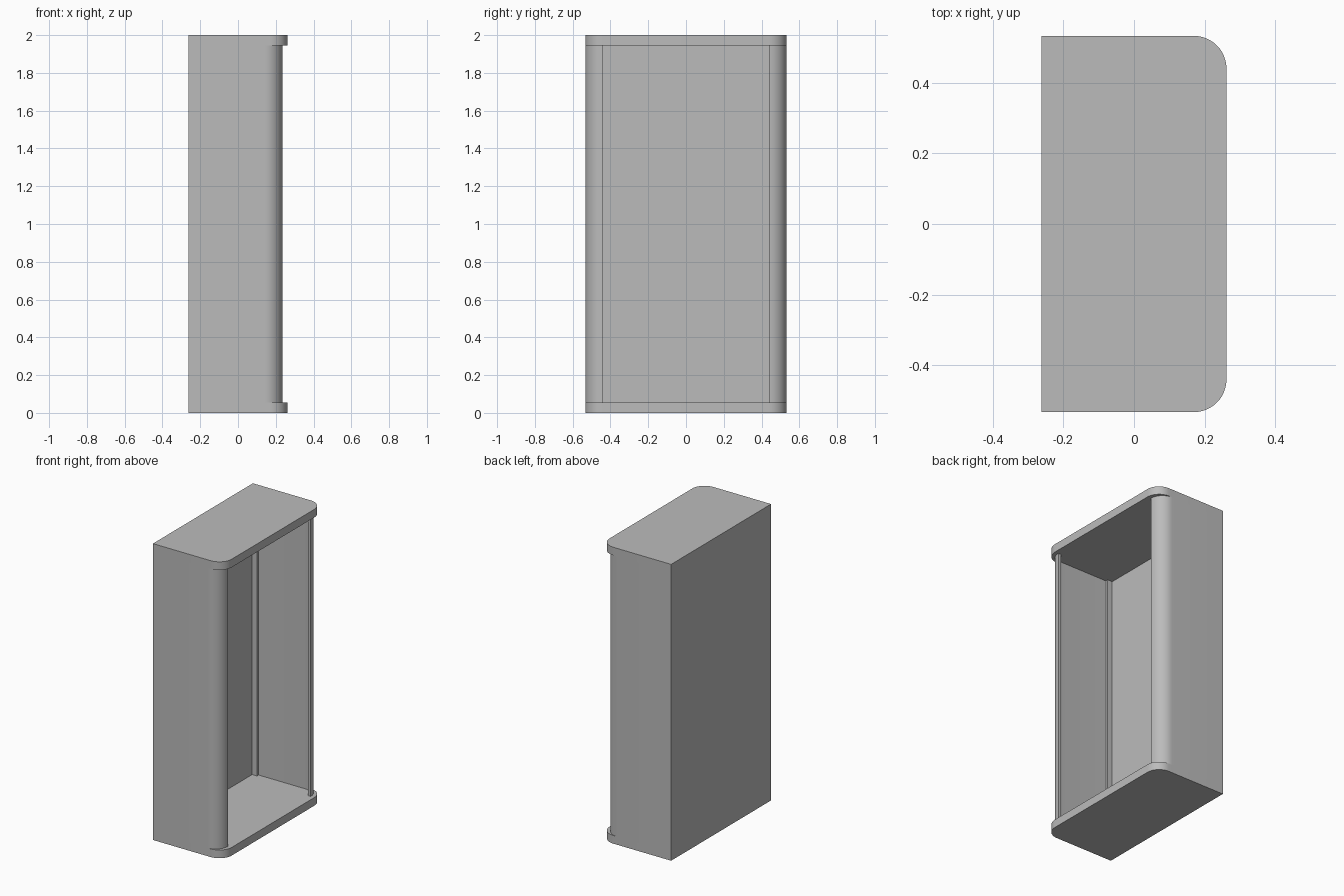
import bpy, bmesh, math

cube = bpy.data.objects.get("Cube")
if cube:
    bpy.data.objects.remove(cube, do_unlink=True)

BACK, FRONT, HALF_Y, HEIGHT = -0.262, 0.262, 0.533, 2.0
PLATE, WALL, RADIUS = 0.055, 0.022, 0.093
LIP_X = 0.235          # outermost x of the curled side walls
SEGMENTS = 12

grey = bpy.data.materials.new("light_grey")
grey.use_nodes = True
colour = (0.5, 0.5, 0.5, 1)
grey.diffuse_color = colour
grey.node_tree.nodes["Principled BSDF"].inputs["Base Color"].default_value = colour


def extrude_profile(name, points, z0, z1):
    """Closed xy outline raised from z0 to z1."""
    bm = bmesh.new()
    face = bm.faces.new([bm.verts.new((x, y, z0)) for x, y in points])
    raised = bmesh.ops.extrude_face_region(bm, geom=[face])["geom"]
    bmesh.ops.translate(bm, vec=(0, 0, z1 - z0),
                        verts=[v for v in raised if isinstance(v, bmesh.types.BMVert)])
    bmesh.ops.recalc_face_normals(bm, faces=bm.faces)
    mesh = bpy.data.meshes.new(name)
    bm.to_mesh(mesh)
    bm.free()
    mesh.materials.append(grey)
    obj = bpy.data.objects.new(name, mesh)
    bpy.context.collection.objects.link(obj)
    bpy.ops.object.select_all(action="DESELECT")
    obj.select_set(True)
    bpy.context.view_layer.objects.active = obj
    bpy.ops.object.shade_smooth_by_angle(angle=math.radians(30))
    return obj


def corner(cx, cy, r):
    """Quarter arc from the side (+y) round to the open face (+x)."""
    angles = [math.pi / 2 * (1 - i / SEGMENTS) for i in range(SEGMENTS + 1)]
    return [(cx + r * math.cos(a), cy + r * math.sin(a)) for a in angles]


def mirrored(half):
    """Append the -y half of an outline in reverse order."""
    return half + [(x, -y) for x, y in reversed(half)]


# Bottom and top plates with two rounded corners
plate = mirrored([(BACK, HALF_Y)] + corner(FRONT - RADIUS, HALF_Y - RADIUS, RADIUS))
extrude_profile("bottom_plate", plate, 0, PLATE)
extrude_profile("top_plate", plate, HEIGHT - PLATE, HEIGHT)

# Thin C-shaped shell: back panel, sides and curled lips
cx, cy = LIP_X - RADIUS, HALF_Y - RADIUS
outer = [(BACK, HALF_Y)] + corner(cx, cy, RADIUS)
inner = corner(cx, cy, RADIUS - WALL)[::-1] + [(BACK + WALL, HALF_Y - WALL)]
extrude_profile("wall_shell", mirrored(outer + inner), PLATE, HEIGHT - PLATE)

# Narrow flanges in the inner back corners
for side, label in ((1, "back"), (-1, "front")):
    x0, x1 = BACK + WALL, BACK + WALL + 0.036
    y0, y1 = side * (HALF_Y - WALL), side * (HALF_Y - WALL - 0.017)
    extrude_profile(label + "_corner_flange",
                    [(x0, y0), (x1, y0), (x1, y1), (x0, y1)], PLATE, HEIGHT - PLATE)
